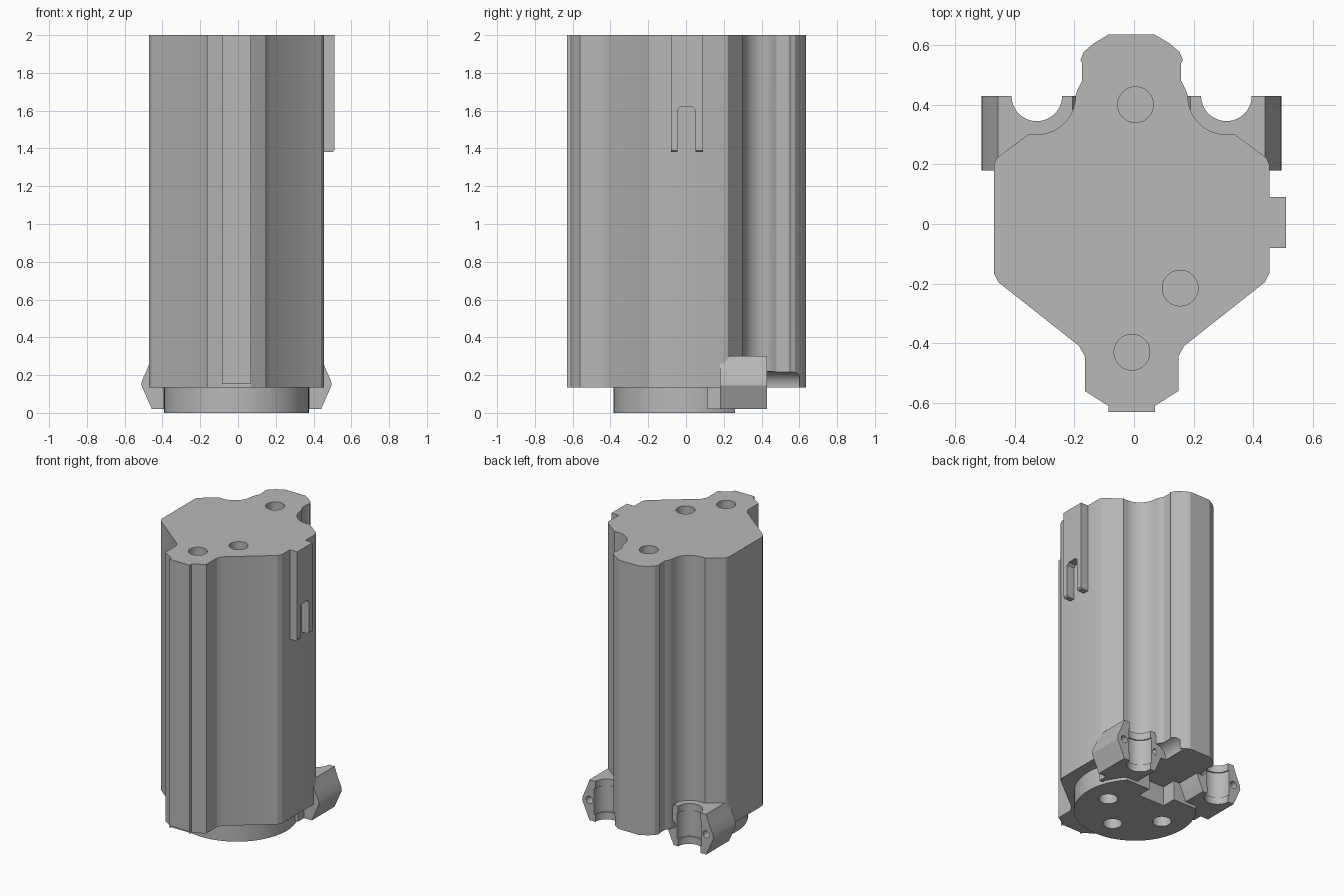
import bpy, bmesh, math
from mathutils import Vector, Matrix

cube = bpy.data.objects.get("Cube")
if cube:
    bpy.data.objects.remove(cube)

CX = -0.008          # symmetry plane of the housing
FLOOR, TOP = 0.135, 2.0

grey = bpy.data.materials.new("plain grey")
grey.use_nodes = True
grey.diffuse_color = (0.48, 0.48, 0.48, 1)
grey.node_tree.nodes["Principled BSDF"].inputs["Base Color"].default_value = (0.48, 0.48, 0.48, 1)


def prism(name, outline, start, end, axis="Z"):
    """Extrude an outline along Z (x, y), Y (x, z) or X (y, z)."""
    place = {"Z": lambda a, b, t: (a, b, t),
             "Y": lambda a, b, t: (a, t, b),
             "X": lambda a, b, t: (t, a, b)}[axis]
    bm = bmesh.new()
    face = bm.faces.new([bm.verts.new(place(a, b, start)) for a, b in outline])
    made = bmesh.ops.extrude_face_region(bm, geom=[face])["geom"]
    shift = Vector(place(0, 0, end - start))
    bmesh.ops.translate(bm, vec=shift, verts=[v for v in made if isinstance(v, bmesh.types.BMVert)])
    bmesh.ops.recalc_face_normals(bm, faces=bm.faces)
    mesh = bpy.data.meshes.new(name)
    bm.to_mesh(mesh)
    bm.free()
    mesh.materials.append(grey)
    obj = bpy.data.objects.new(name, mesh)
    bpy.context.collection.objects.link(obj)
    return obj


def arc(x, y, r, a0=0, a1=360, n=48):
    span = n if a1 - a0 == 360 else n - 1
    angles = [math.radians(a0 + (a1 - a0) * i / span) for i in range(n)]
    return [(x + r * math.cos(t), y + r * math.sin(t)) for t in angles]


def rect(x0, x1, y0, y1):
    return [(x0, y0), (x1, y0), (x1, y1), (x0, y1)]


def activate(obj):
    bpy.ops.object.select_all(action="DESELECT")
    obj.select_set(True)
    bpy.context.view_layer.objects.active = obj


def cut(obj, cutter):
    mod = obj.modifiers.new("cut", "BOOLEAN")
    mod.operation, mod.solver, mod.object = "DIFFERENCE", "EXACT", cutter
    activate(obj)
    bpy.ops.object.modifier_apply(modifier=mod.name)
    bpy.data.objects.remove(cutter)


def finish(obj):
    activate(obj)
    bpy.ops.object.shade_smooth_by_angle(angle=math.radians(25))


# Housing: symmetric extruded profile with a round channel at each back corner
half = [(0.078, 0.635), (0.125, 0.607), (0.16, 0.578), (0.172, 0.55), (0.166, 0.54), (0.166, 0.48), (0.182, 0.45)]
half += arc(0.318, 0.43, 0.13, 180, 270, 14)
half += [(0.347, 0.30), (0.452, 0.222), (0.462, 0.20), (0.462, -0.165), (0.447, -0.195),
         (0.175, -0.41), (0.157, -0.445), (0.157, -0.56), (0.078, -0.61), (0.078, -0.63)]
outline = [(CX + x, y) for x, y in half] + [(CX - x, y) for x, y in reversed(half)]
housing = prism("housing", outline, FLOOR, TOP)
for x, y in [(0.005, 0.40), (0.155, -0.215), (-0.007, -0.43)]:
    cut(housing, prism("hole_cutter", arc(x, y, 0.06, n=32), 1.88, 2.1))
cut(housing, prism("scoop_cutter", arc(0.18, 0.14, 0.08, n=32), 0.43, 0.6, "Y"))
cut(housing, prism("notch_cutter", rect(CX - 0.077, CX + 0.077, -0.7, -0.612), 0.1, 0.152))
finish(housing)

# Side tab with a slot open at the bottom
slot = [(0.05, 1.38), (0.05, 1.605), (0.035, 1.62), (-0.03, 1.62), (-0.045, 1.605), (-0.045, 1.38)]
tab = prism("side_tab", [(0.09, TOP), (0.09, 1.38)] + slot + [(-0.08, 1.38), (-0.08, TOP)], 0.44, 0.51, "X")
cut(tab, prism("tab_chamfer_cutter", [(0.49, 1.37), (0.52, 1.37), (0.52, 1.40)], -0.2, 0.2, "Y"))
finish(tab)

# Base disc with a flat back, a notch and three bolt holes
disc = prism("base_disc", arc(CX, 0, 0.383, n=80), 0, FLOOR + 0.002)
cut(disc, prism("flat_cutter", rect(-0.5, 0.5, 0.26, 0.5), -0.1, 0.3))
cut(disc, prism("notch_cutter", rect(CX - 0.1, CX + 0.1, 0.16, 0.5), -0.1, 0.3))
for x, y in [(0.22, 0), (0, -0.22), (-0.22, 0)]:
    cut(disc, prism("hole_cutter", arc(CX + x, y, 0.06, n=32), -0.1, 0.1))
finish(disc)

# Pair of tube clamps at the back corners
for side, word in [(1, "left"), (-1, "right")]:
    mid = CX + side * 0.318
    hexagon = [(mid + side * x, z) for x, z in
               [(0.13, 0.02), (0.185, 0.145), (0.183, 0.17), (0.155, 0.23), (0.13, 0.30),
                (-0.12, 0.30), (-0.175, 0.17), (-0.175, 0.145), (-0.12, 0.02)]]
    clamp = prism(word + "_clamp", hexagon, 0.18, 0.43, "Y")
    cut(clamp, prism("groove_cutter", arc(mid, 0.43, 0.085), -0.1, 0.5))
    cut(clamp, prism("recess_cutter", arc(mid, 0.43, 0.093), 0.07, 0.25))
    for dx in (-0.13, 0.13):
        cut(clamp, prism("screw_cutter", arc(mid + dx, 0.16, 0.025, n=20), 0.33, 0.5, "Y"))
    finish(clamp)
    inner, outer = sorted([mid - side * 0.12, mid + side * 0.07])
    prism(word + "_clamp_arm", rect(inner, outer, 0.115, 0.2), 0.02, FLOOR + 0.002)
